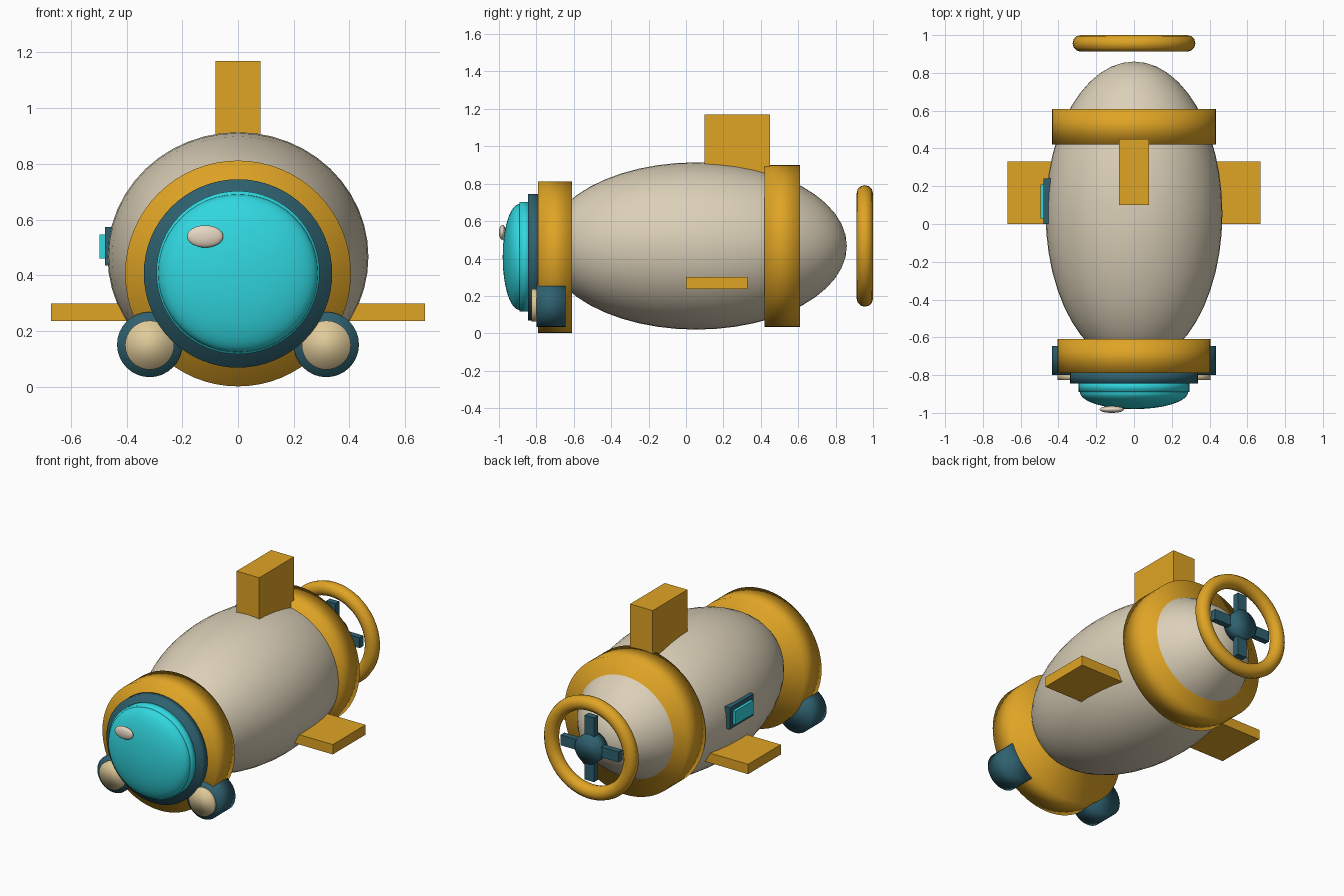
import bpy
import math

if "Cube" in bpy.data.objects:
    bpy.data.objects.remove(bpy.data.objects["Cube"])


def material(name, rgb):
    m = bpy.data.materials.new(name)
    m.diffuse_color = (*rgb, 1)
    m.use_nodes = True
    m.node_tree.nodes["Principled BSDF"].inputs["Base Color"].default_value = m.diffuse_color
    return m


CREAM = material("cream hull", (0.71, 0.63, 0.48))
ORANGE = material("orange trim", (0.74, 0.37, 0.018))
TEAL = material("dark teal", (0.028, 0.12, 0.16))
CYAN = material("cyan glass", (0.03, 0.68, 0.74))
LENS = material("warm lens", (0.74, 0.59, 0.32))
PALE = material("pale glint", (0.80, 0.68, 0.55))


def finish(name, mat, smooth):
    ob = bpy.context.object
    ob.name = name
    ob.data.materials.append(mat)
    if smooth:
        bpy.ops.object.shade_smooth()
    return ob


def drum(name, mat, x, z, r, y0, y1, sides=64):
    """Solid cylinder lying along y."""
    bpy.ops.mesh.primitive_cylinder_add(
        vertices=sides, radius=r, depth=y1 - y0,
        location=(x, (y0 + y1) / 2, z), rotation=(math.pi / 2, 0, 0))
    return finish(name, mat, True)


def ellipsoid(name, mat, centre, radii, segments=32, rings=16):
    """Sphere with its pole along y, stretched to the given x, y, z radii."""
    bpy.ops.mesh.primitive_uv_sphere_add(
        segments=segments, ring_count=rings, radius=1,
        location=centre, rotation=(math.pi / 2, 0, 0))
    bpy.context.object.scale = (radii[0], radii[2], radii[1])
    return finish(name, mat, True)


def box(name, mat, lo, hi):
    bpy.ops.mesh.primitive_cube_add(
        size=1, location=[(a + b) / 2 for a, b in zip(lo, hi)])
    bpy.context.object.scale = [b - a for a, b in zip(lo, hi)]
    return finish(name, mat, False)


# Hull and the two bands around it
ellipsoid("hull", CREAM, (0, 0.055, 0.467), (0.468, 0.805, 0.447), 48, 24)
drum("rear_band", ORANGE, 0, 0.467, 0.433, 0.42, 0.61)
drum("front_band", ORANGE, 0, 0.407, 0.405, -0.79, -0.61)

# Front window: frame, glass, dome and glint
drum("window_frame", TEAL, 0, 0.407, 0.338, -0.845, -0.78)
drum("window_glass", CYAN, 0, 0.41, 0.293, -0.89, -0.83)
ellipsoid("window_dome", CYAN, (0, -0.89, 0.408), (0.286, 0.09, 0.283), 48, 24)
ellipsoid("glint", PALE, (-0.118, -0.982, 0.54), (0.065, 0.018, 0.04))

# Headlamps and side fins, mirrored in x
for side, s in (("left", -1), ("right", 1)):
    drum(side + "_lamp", TEAL, s * 0.317, 0.152, 0.117, -0.80, -0.645, 32)
    drum(side + "_lamp_lens", LENS, s * 0.317, 0.15, 0.088, -0.825, -0.79, 32)
    xs = sorted((s * 0.35, s * 0.67))
    box(side + "_fin", ORANGE, (xs[0], 0, 0.237), (xs[1], 0.33, 0.30))

# Top fin
box("top_fin", ORANGE, (-0.08, 0.10, 0.82), (0.08, 0.45, 1.17))

# Porthole on the left flank
box("porthole_frame", TEAL, (-0.478, 0.0, 0.436), (-0.44, 0.24, 0.574))
box("porthole_glass", CYAN, (-0.496, 0.028, 0.46), (-0.46, 0.21, 0.546))

# Propeller: guard ring, hub and crossed blades
bpy.ops.mesh.primitive_torus_add(
    major_radius=0.281, minor_radius=0.044, major_segments=48, minor_segments=12,
    location=(0, 0.956, 0.467), rotation=(math.pi / 2, 0, 0))
finish("guard_ring", ORANGE, True)
drum("propeller_hub", TEAL, 0, 0.467, 0.09, 0.915, 0.995, 32)
box("blade_upright", TEAL, (-0.033, 0.935, 0.262), (0.033, 0.975, 0.672))
box("blade_level", TEAL, (-0.205, 0.936, 0.434), (0.205, 0.974, 0.50))
